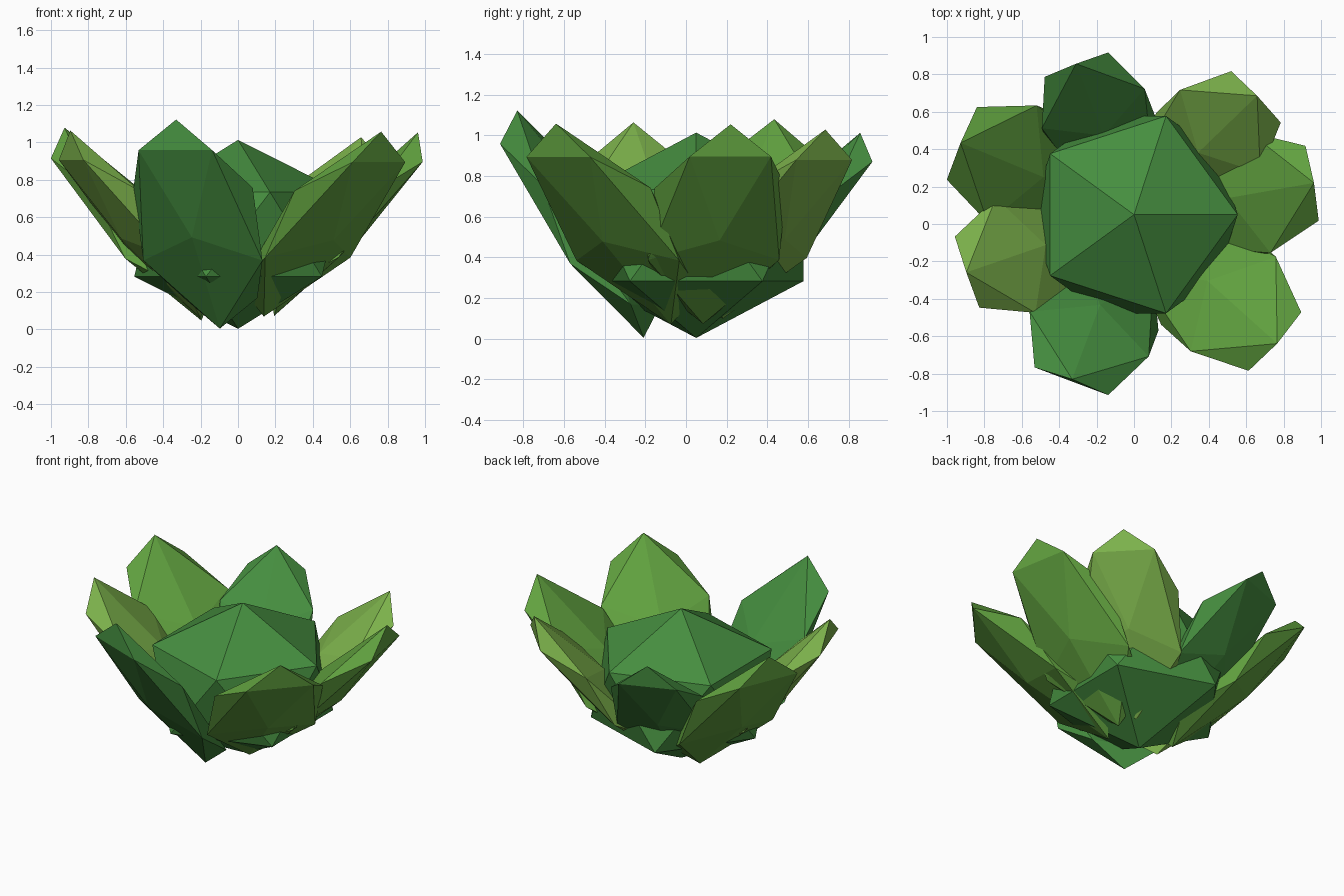
import bpy
from math import sin, cos, radians
from mathutils import Matrix, Vector

if "Cube" in bpy.data.objects:
    bpy.data.objects.remove(bpy.data.objects["Cube"])


def material(name, rgb):
    m = bpy.data.materials.new(name)
    m.diffuse_color = (*rgb, 1)
    m.use_nodes = True
    m.node_tree.nodes["Principled BSDF"].inputs["Base Color"].default_value = m.diffuse_color
    return m


DARK = material("dark_green", (0.06, 0.27, 0.05))
MID = material("leaf_green", (0.12, 0.36, 0.05))
LIGHT = material("light_green", (0.20, 0.44, 0.07))
AXIS_Y = 0.05  # all leaves radiate from this centre line


def ico(name, matrix, mat):
    """Flat-shaded 20-sided ball shaped by a matrix."""
    bpy.ops.mesh.primitive_ico_sphere_add(subdivisions=1, radius=1)
    ob = bpy.context.object
    ob.name = name
    ob.data.transform(matrix)
    ob.data.materials.append(mat)
    return ob


def leaf(name, azimuth, width, tilt, mat):
    """Flattened, slightly skewed ball leaning outward by tilt."""
    a, t, skew = radians(azimuth), radians(tilt), radians(tilt + 22.7)
    out = Vector((cos(a), sin(a), 0))
    side = Vector((-sin(a), cos(a), 0))
    up = Vector((0, 0, 1))
    length, depth = 1.625 * width, 0.84 * width
    long_axis = (out * sin(t) + up * cos(t)) * length
    thick_axis = (out * sin(skew) + up * cos(skew)) * depth
    centre = out * 1.52 * width + Vector((0, AXIS_Y, 0.563))
    m = Matrix((-thick_axis, -side * width, long_axis)).transposed().to_4x4()
    m.translation = centre
    ico(name, m, mat)


# central bush
ico("bush_core", Matrix.Translation((0, AXIS_Y, 0.508)) @ Matrix.Diagonal((0.62, 0.62, 0.505, 1)), DARK)

# ring of leaves: azimuth, half width, tilt, colour
for i, (az, w, tilt, mat) in enumerate([
        (10, 0.386, 38.5, MID),
        (44, 0.363, 38, LIGHT),
        (111, 0.346, 37, DARK),
        (157.5, 0.40, 37.5, MID),
        (199, 0.382, 36.3, LIGHT),
        (249.4, 0.40, 30.7, DARK),
        (318, 0.40, 40.5, MID)]):
    leaf(f"leaf_{i + 1}", az, w, tilt, mat)
